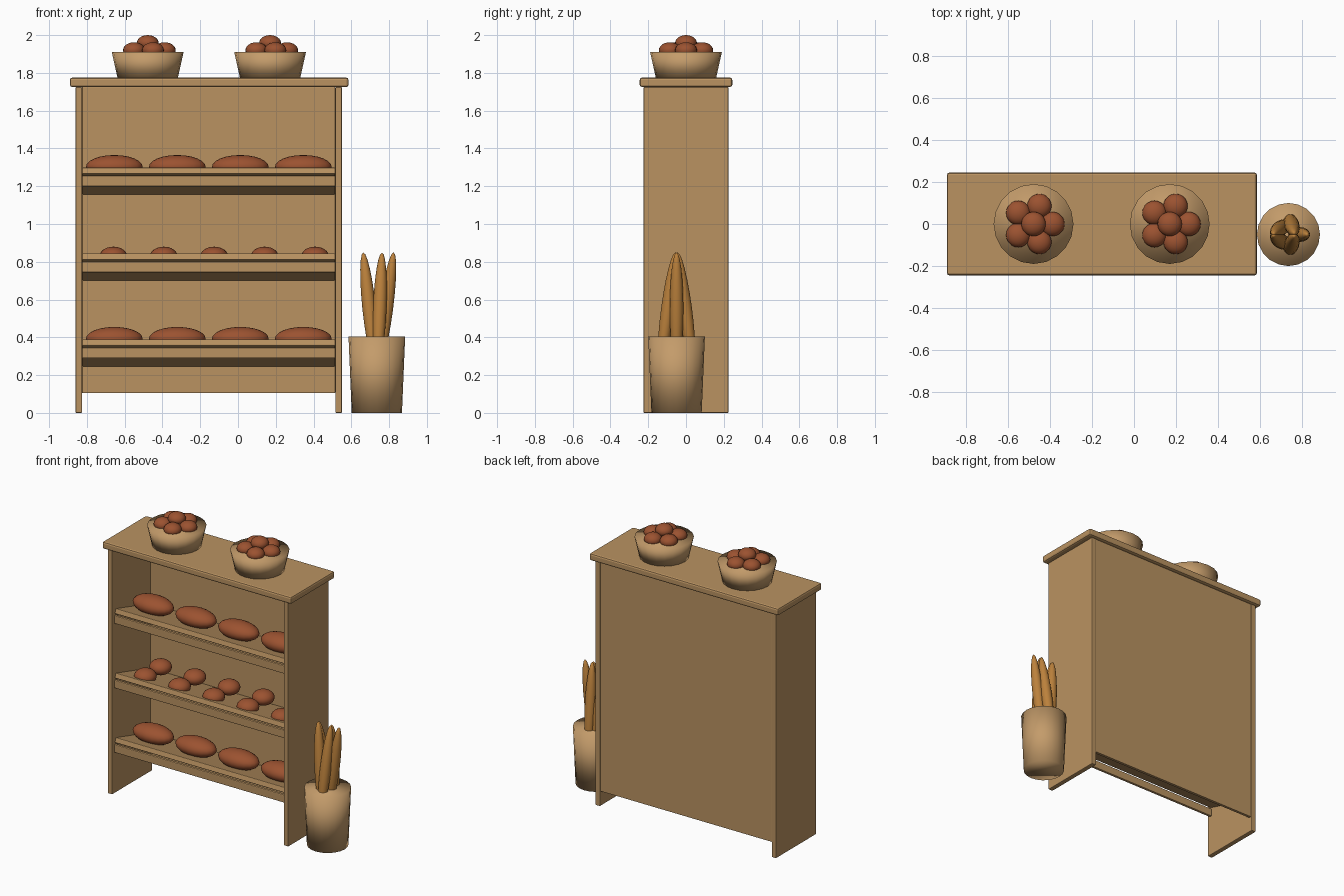
import bpy, bmesh, math
from mathutils import Matrix, Vector

if "Cube" in bpy.data.objects:
    bpy.data.objects.remove(bpy.data.objects["Cube"])


def material(name, rgb):
    m = bpy.data.materials.new(name)
    m.diffuse_color = (*rgb, 1)
    m.use_nodes = True
    m.node_tree.nodes["Principled BSDF"].inputs["Base Color"].default_value = m.diffuse_color
    return m


WOOD = material("wood", (0.49, 0.29, 0.12))
BASKET = material("basket_tan", (0.55, 0.33, 0.145))
CRUST = material("brown_crust", (0.33, 0.085, 0.03))
GOLD = material("golden_crust", (0.50, 0.22, 0.045))


def finish(name, bm, mat, smooth):
    me = bpy.data.meshes.new(name)
    bm.to_mesh(me)
    bm.free()
    for p in me.polygons:
        p.use_smooth = smooth
    me.materials.append(mat)
    ob = bpy.data.objects.new(name, me)
    bpy.context.collection.objects.link(ob)
    return ob


def board(name, size, loc, tilt=0.0, bevel=0.005):
    """Bevelled plank, optionally tilted about x."""
    bm = bmesh.new()
    bmesh.ops.create_cube(bm, size=1, matrix=Matrix.Diagonal((*size, 1)))
    ob = finish(name, bm, WOOD, False)
    ob.location = loc
    ob.rotation_euler.x = tilt
    mod = ob.modifiers.new("soft_edges", 'BEVEL')
    mod.width = bevel
    mod.segments = 2
    return ob


def ellipsoid(name, radii, loc, mat, axis=(0, 0, 1)):
    bm = bmesh.new()
    bmesh.ops.create_uvsphere(bm, u_segments=20, v_segments=12, radius=1,
                              matrix=Matrix.Diagonal((*radii, 1)))
    ob = finish(name, bm, mat, True)
    ob.location = loc
    ob.rotation_euler = Vector((0, 0, 1)).rotation_difference(Vector(axis)).to_euler()
    return ob


def tub(name, r_low, r_high, height, loc):
    """Closed tapered basket standing at loc."""
    bm = bmesh.new()
    bmesh.ops.create_cone(bm, cap_ends=True, segments=20, radius1=r_low,
                          radius2=r_high, depth=height,
                          matrix=Matrix.Translation((0, 0, height / 2)))
    ob = finish(name, bm, BASKET, True)
    ob.location = loc
    return ob


# Cabinet frame
CX = -0.155
for side, x in (("left", -0.8425), ("right", 0.5325)):
    board(f"{side}_side_panel", (0.035, 0.45, 1.725), (x, 0, 0.8625))
board("back_panel", (1.34, 0.02, 1.62), (CX, 0.21, 0.915), bevel=0.002)
board("counter_top", (1.475, 0.49, 0.05), (-0.1525, 0, 1.75), bevel=0.012)

# Tilted shelves with a front rail
SHELF_Z = (0.3175, 0.7725, 1.2275)
for i, z in enumerate(SHELF_Z):
    board(f"shelf_{i}", (1.34, 0.40, 0.035), (CX, 0, z), tilt=-0.28)
    board(f"shelf_rail_{i}", (1.34, 0.02, 0.056), (CX, -0.195, z))

# Loaves on the bottom and top shelves
for z in (SHELF_Z[0], SHELF_Z[2]):
    for k in range(4):
        ellipsoid("loaf", (0.15, 0.088, 0.062),
                  (-0.655 + k * 0.3335, -0.008, z + 0.0755), CRUST)

# Two rows of buns on the middle shelf
for y in (-0.09, 0.08):
    for k in range(5):
        ellipsoid("bun", (0.073, 0.073, 0.05),
                  (-0.66 + k * 0.267, y, SHELF_Z[1] + 0.0575), CRUST)

# Baskets of rolls on the counter
for cx in (-0.478, 0.17):
    tub("counter_basket", 0.16, 0.19, 0.135, (cx, 0, 1.775))
    for k in range(5):
        a = k * math.tau / 5
        ellipsoid("roll", (0.058, 0.058, 0.042),
                  (cx + 0.09 * math.cos(a), 0.09 * math.sin(a), 1.92), CRUST)
    ellipsoid("top_roll", (0.058, 0.058, 0.042), (cx, 0, 1.958), CRUST)

# Floor basket with long loaves
JX, JY = 0.735, -0.05
tub("floor_basket", 0.133, 0.15, 0.405, (JX, JY, 0))
for k in range(5):
    c, s = math.cos(k * math.tau / 5), math.sin(k * math.tau / 5)
    ellipsoid("long_loaf", (0.036, 0.036, 0.30),
              (JX + 0.05 * c, JY + 0.048 * s, 0.552), GOLD,
              axis=(0.13 * c, -0.14 * s, 1))
